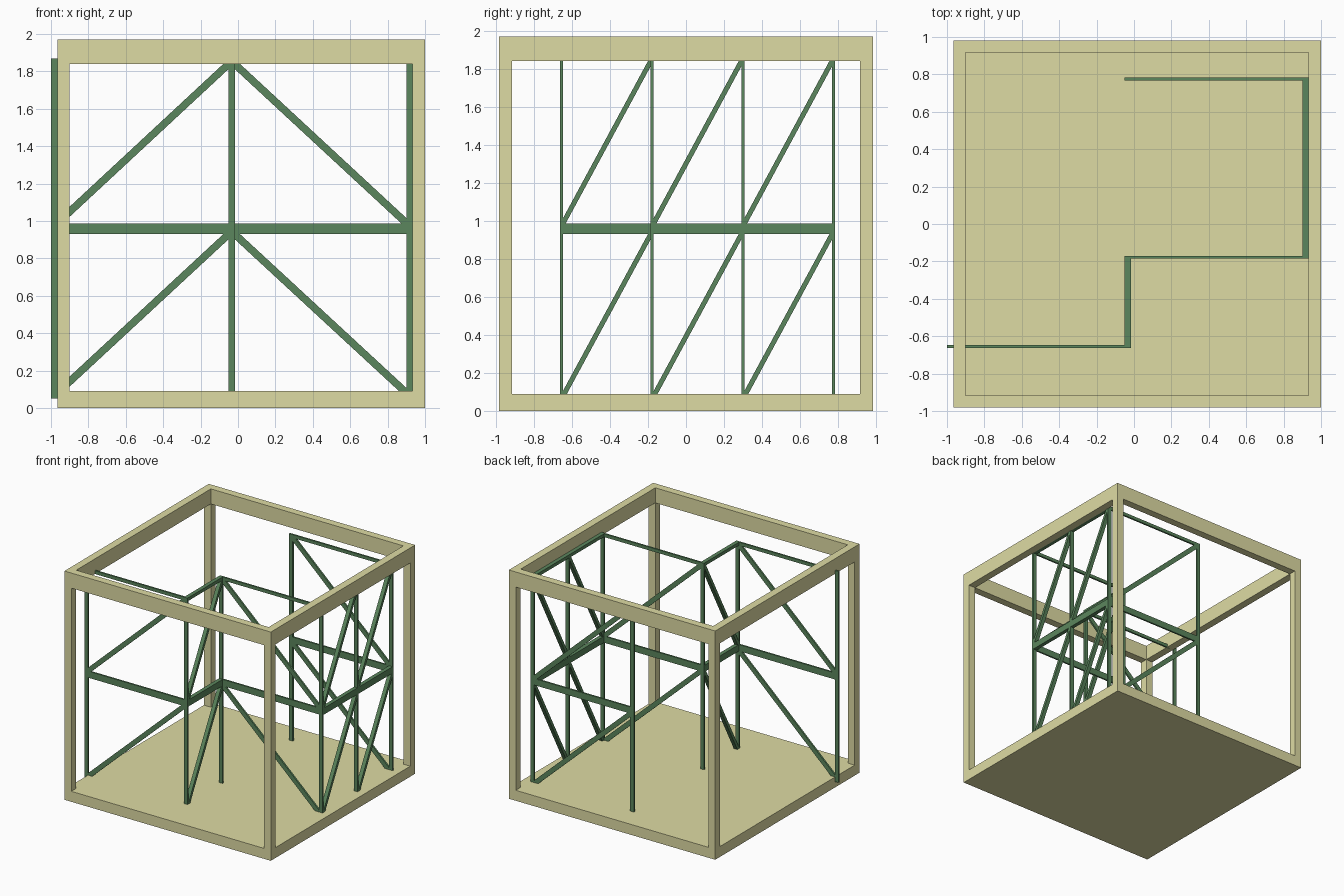
import bpy, bmesh
from mathutils import Vector

if "Cube" in bpy.data.objects:
    bpy.data.objects.remove(bpy.data.objects["Cube"])


def material(name, rgb):
    m = bpy.data.materials.new(name)
    m.diffuse_color = (*rgb, 1)
    m.use_nodes = True
    m.node_tree.nodes["Principled BSDF"].inputs["Base Color"].default_value = m.diffuse_color
    return m


CREAM = material("cream", (0.73, 0.71, 0.37))
GREEN = material("green", (0.105, 0.24, 0.11))


def finish(name, bm, mat):
    bmesh.ops.recalc_face_normals(bm, faces=bm.faces)
    me = bpy.data.meshes.new(name)
    bm.to_mesh(me)
    bm.free()
    me.materials.append(mat)
    ob = bpy.data.objects.new(name, me)
    bpy.context.collection.objects.link(ob)
    return ob


def prism(name, points, offset, mat):
    """Extrude a flat outline along an offset vector."""
    bm = bmesh.new()
    face = bm.faces.new([bm.verts.new(p) for p in points])
    new = bmesh.ops.extrude_face_region(bm, geom=[face])["geom"]
    verts = [g for g in new if isinstance(g, bmesh.types.BMVert)]
    bmesh.ops.translate(bm, vec=offset, verts=verts)
    # extruding a region drops the start face, so close it if open
    bmesh.ops.holes_fill(bm, edges=[e for e in bm.edges if e.is_boundary])
    return finish(name, bm, mat)


def box(name, x, y, z, mat):
    pts = [(x[0], y[0], z[0]), (x[1], y[0], z[0]), (x[1], y[1], z[0]), (x[0], y[1], z[0])]
    return prism(name, pts, Vector((0, 0, z[1] - z[0])), mat)


# Outer cube frame: solid floor slab, corner posts, top ring
X0, X1, Y, H, T = -0.966, 1.0, 0.982, 1.97, 0.066
FLOOR, LINTEL = 0.09, 1.84
box("floor_slab", (X0, X1), (-Y, Y), (0, FLOOR), CREAM)
for xn, x in (("left", (X0, X0 + T)), ("right", (X1 - T, X1))):
    for yn, y in (("front", (-Y, -Y + T)), ("back", (Y - T, Y))):
        box(f"corner_post_{yn}_{xn}", x, y, (FLOOR, LINTEL), CREAM)
    box(f"top_rail_{xn}", x, (-Y + T, Y - T), (LINTEL, H), CREAM)
for yn, y in (("front", (-Y, -Y + T)), ("back", (Y - T, Y))):
    box(f"top_rail_{yn}", (X0, X1), y, (LINTEL, H), CREAM)

# Inner green truss, following a stepped path of nodes in plan
XA, XB, XC = -0.983, -0.034, 0.918
YA, YB, YC, YD = -0.655, -0.178, 0.299, 0.776
WX, WY = 0.017, 0.0075            # half post widths
Z0, ZM, Z1, BEAM = 0.05, 0.958, 1.868, 0.028
NODES = [(XA, YA), (XB, YA), (XB, YB), (XC, YB), (XC, YC), (XC, YD), (XB, YD)]

for i, (x, y) in enumerate(NODES):
    box(f"truss_post_{i}", (x - WX, x + WX), (y - WY, y + WY), (Z0, Z1), GREEN)


def brace(name, p, q, z0, z1, flip):
    """Diagonal bar trimmed to the corners of its panel."""
    h = 0.027
    k = h / (z1 - z0)
    outline = [(0, z0), (k, z0), (1, z1 - h), (1, z1), (1 - k, z1), (0, z0 + h)]
    along_x = p[1] == q[1]
    side = Vector((0, WY, 0)) if along_x else Vector((WX, 0, 0))
    pts = []
    for t, z in outline:
        s = 1 - t if flip else t
        pts.append(Vector((p[0] + s * (q[0] - p[0]), p[1] + s * (q[1] - p[1]), z)) - side)
    prism(name, pts, side * 2, GREEN)


for i in range(len(NODES) - 1):
    p, q = sorted((NODES[i], NODES[i + 1]))
    xs, ys = (p[0] - WX, q[0] + WX), (p[1] - WY, q[1] + WY)
    # Bottom, middle and top beams
    for n, z in (("bottom", (Z0, Z0 + BEAM)), ("middle", (ZM - BEAM, ZM + BEAM)),
                 ("top", (Z1 - BEAM, Z1))):
        box(f"{n}_beam_{i}", xs, ys, z, GREEN)
    # One brace in each storey; right-hand bays lean the other way
    flip = p[1] == q[1] and q[0] == XC
    brace(f"lower_brace_{i}", p, q, Z0 + BEAM / 2, ZM - BEAM / 2, flip)
    brace(f"upper_brace_{i}", p, q, ZM + BEAM / 2, Z1 - BEAM / 2, flip)
